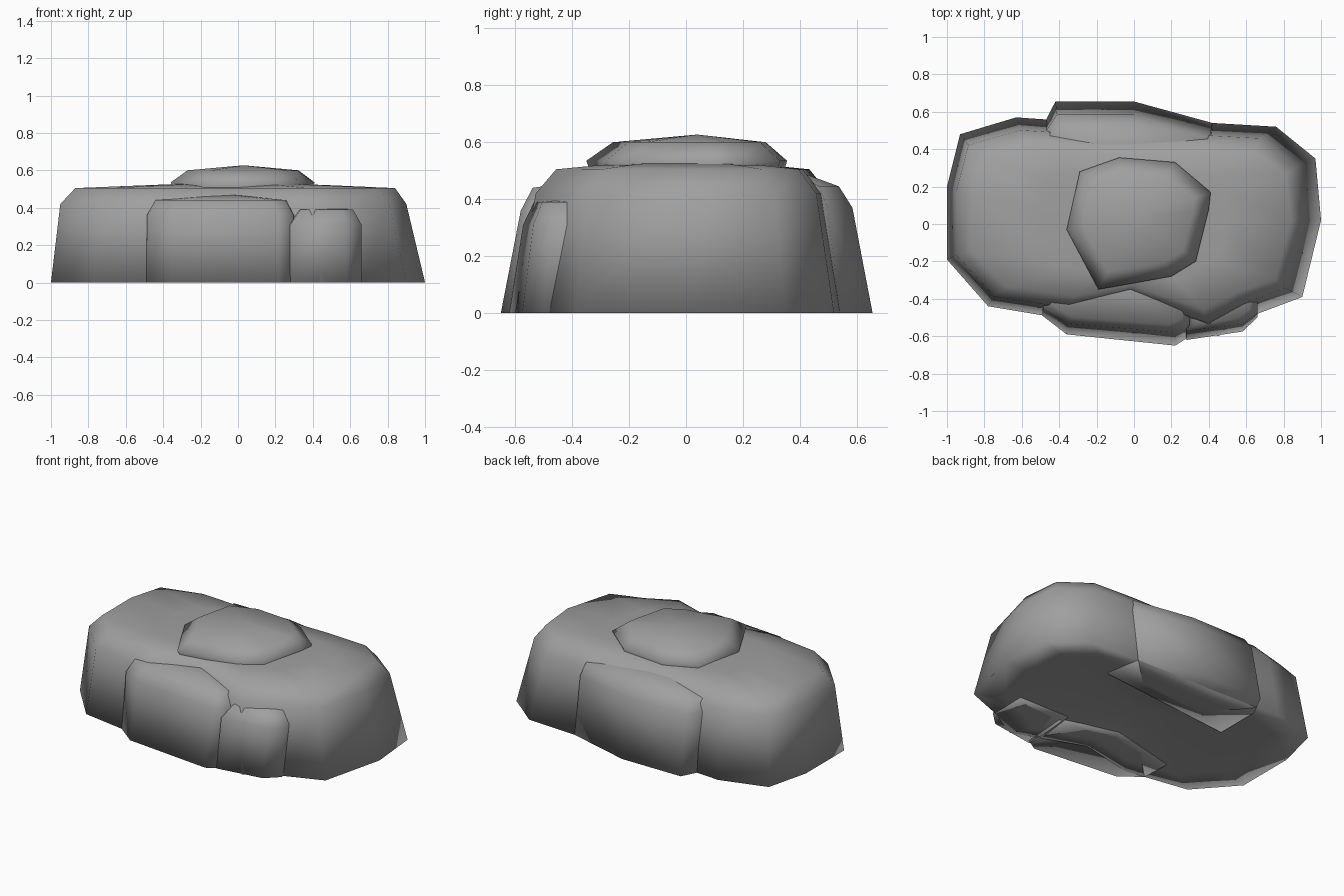
import bpy
import bmesh

cube = bpy.data.objects.get("Cube")
if cube:
    bpy.data.objects.remove(cube)

stone = bpy.data.materials.new("grey stone")
stone.use_nodes = True
colour = (0.35, 0.35, 0.35, 1)
stone.diffuse_color = colour
stone.node_tree.nodes["Principled BSDF"].inputs["Base Color"].default_value = colour


def boulder(name, outline, centre, rings, top, bottom):
    """Loft an outline through rings of (x scale, y scale, x shift, z), closed by two centre points."""
    bm = bmesh.new()
    cx, cy = centre
    loops = [[bm.verts.new((cx + dx + (x - cx) * sx, cy + (y - cy) * sy, z)) for x, y in outline]
             for sx, sy, dx, z in rings]
    low = bm.verts.new((cx, cy, bottom))
    high = bm.verts.new((cx, cy, top))
    count = len(outline)
    for i in range(count):
        j = (i + 1) % count
        for a, b in zip(loops, loops[1:]):
            bm.faces.new((a[i], a[j], b[j], b[i]))
        bm.faces.new((low, loops[0][j], loops[0][i]))
        bm.faces.new((high, loops[-1][i], loops[-1][j]))
    bmesh.ops.recalc_face_normals(bm, faces=bm.faces)
    for face in bm.faces:
        face.smooth = True
    mesh = bpy.data.meshes.new(name)
    bm.to_mesh(mesh)
    bm.free()
    mesh.materials.append(stone)
    obj = bpy.data.objects.new(name, mesh)
    bpy.context.collection.objects.link(obj)
    return obj


# Broad main rock with a shallow hollow in its underside
boulder("main_rock",
        [(-1, -.19), (-.78, -.44), (-.36, -.51), (0, -.43), (.45, -.6), (.66, -.48), (.9, -.39),
         (1, .02), (.97, .35), (.76, .52), (.42, .54), (-.2, .54), (-.63, .57), (-.93, .48), (-1, .2)],
        (0, 0),
        [(.35, .4, 0, .015), (.8, .8, 0, .005), (1, 1, 0, 0),
         (.925, .88, -.025, .42), (.855, .76, -.015, .505), (.5, .5, 0, .52)], .54, .06)

# Slab leaning on the front
boulder("front_slab",
        [(-.49, -.49), (-.36, -.59), (.22, -.65), (.3, -.6), (.32, -.3), (-.05, -.2), (-.5, -.3)],
        (-.08, -.3),
        [(1, 1, 0, 0), (.99, .8, 0, .36), (.88, .68, 0, .44)], .475, .02)

# Small stone at the front left
boulder("front_small_stone",
        [(.27, -.5), (.28, -.62), (.58, -.575), (.66, -.5), (.66, -.25), (.3, -.25)],
        (.45, -.38),
        [(1, 1, 0, 0), (1, .8, 0, .31), (.74, .64, .01, .39)], .4, .02)

# Slab leaning on the back
boulder("back_slab",
        [(-.5, .5), (-.42, .655), (0, .655), (.42, .54), (.45, .3), (-.5, .2)],
        (-.05, .36),
        [(1, 1, 0, 0), (.98, .76, 0, .37), (.94, .6, 0, .445)], .51, .02)

# Flat stone on top
boulder("top_stone",
        [(-.36, -.03), (-.19, -.35), (.2, -.28), (.33, -.2), (.4, .08), (.41, .17), (.22, .33),
         (-.08, .355), (-.29, .28)],
        (.03, .04),
        [(.88, .92, 0, .45), (1, 1, 0, .535), (.77, .76, 0, .6)], .627, .45)
